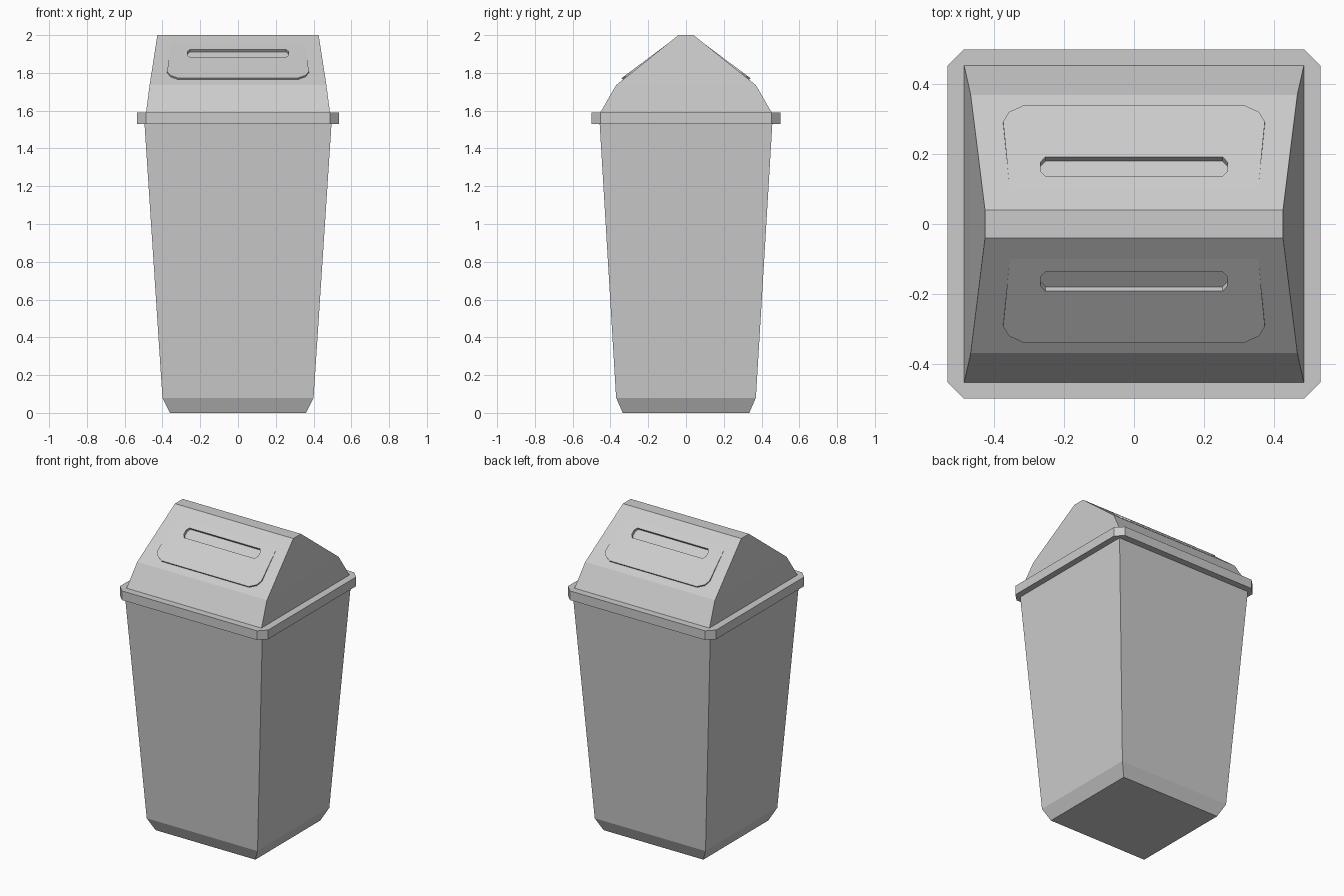
import bpy, bmesh
from mathutils import Vector

if "Cube" in bpy.data.objects:
    bpy.data.objects.remove(bpy.data.objects["Cube"])


def loft(name, rings):
    """Closed solid through a stack of point rings."""
    bm = bmesh.new()
    loops = [[bm.verts.new(p) for p in ring] for ring in rings]
    n = len(loops[0])
    for a, b in zip(loops, loops[1:]):
        for i in range(n):
            j = (i + 1) % n
            bm.faces.new((a[i], a[j], b[j], b[i]))
    bm.faces.new(loops[0][::-1])
    bm.faces.new(loops[-1])
    bmesh.ops.recalc_face_normals(bm, faces=bm.faces)
    me = bpy.data.meshes.new(name)
    bm.to_mesh(me)
    bm.free()
    ob = bpy.data.objects.new(name, me)
    bpy.context.collection.objects.link(ob)
    return ob


def rect(x, y, z):
    return [(-x, -y, z), (x, -y, z), (x, y, z), (-x, y, z)]


def octagon(x, y, c, z):
    return [(-x + c, -y, z), (x - c, -y, z), (x, -y + c, z), (x, y - c, z),
            (x - c, y, z), (-x + c, y, z), (-x, y - c, z), (-x, -y + c, z)]


def boolean(target, tool, operation):
    mod = target.modifiers.new(operation, 'BOOLEAN')
    mod.object, mod.operation, mod.solver = tool, operation, 'EXACT'
    bpy.context.view_layer.objects.active = target
    bpy.ops.object.modifier_apply(modifier=mod.name)
    bpy.data.objects.remove(tool)


# Lid slope: runs from (y 0.37, z 1.735) up to (y 0.04, z 2)
FOOT, RIDGE = Vector((0.37, 1.735)), Vector((0.04, 2.0))
TILT = (RIDGE.y - FOOT.y) / (RIDGE.x - FOOT.x)
NORMAL = Vector((-TILT, 1)).normalized()


def on_slope(x, y, h, side):
    """Point above (x, y) on the slope, raised by h along its normal."""
    return (side * x, side * (y + NORMAL.x * h),
            FOOT.y + TILT * (y - FOOT.x) + NORMAL.y * h)


def mirrored(half):
    return half + [(-x, y) for x, y in reversed(half)]


# Tapered body with a bevelled foot
loft("bin_body", [rect(0.36, 0.335, 0), rect(0.40, 0.37, 0.08),
                  rect(0.495, 0.457, 1.53)])

# Rim flange with clipped corners
loft("rim", [octagon(0.535, 0.5, 0.047, z) for z in (1.53, 1.59)])

# Gabled lid
lid = loft("lid", [rect(0.487, 0.455, 1.588), rect(0.468, FOOT.x, FOOT.y),
                   rect(0.427, RIDGE.x, RIDGE.y)])

# Raised flaps that fade into the slope, each with a recessed finger slot
flap = mirrored([(0.315, 0.334), (0.358, 0.315), (0.375, 0.288), (0.355, 0.09)])
slot = mirrored([(0.254, 0.190), (0.268, 0.175), (0.268, 0.150), (0.254, 0.136)])
for side in (1, -1):
    panel = loft("flap", [[on_slope(x, y, -0.02, side) for x, y in flap],
                          [on_slope(x, y, 0.011 * (y - 0.1) / 0.24, side)
                           for x, y in flap]])
    boolean(lid, panel, 'UNION')
    cutter = loft("slot_cutter", [[on_slope(x, y, h, side) for x, y in slot]
                                  for h in (-0.016, 0.05)])
    boolean(lid, cutter, 'DIFFERENCE')
